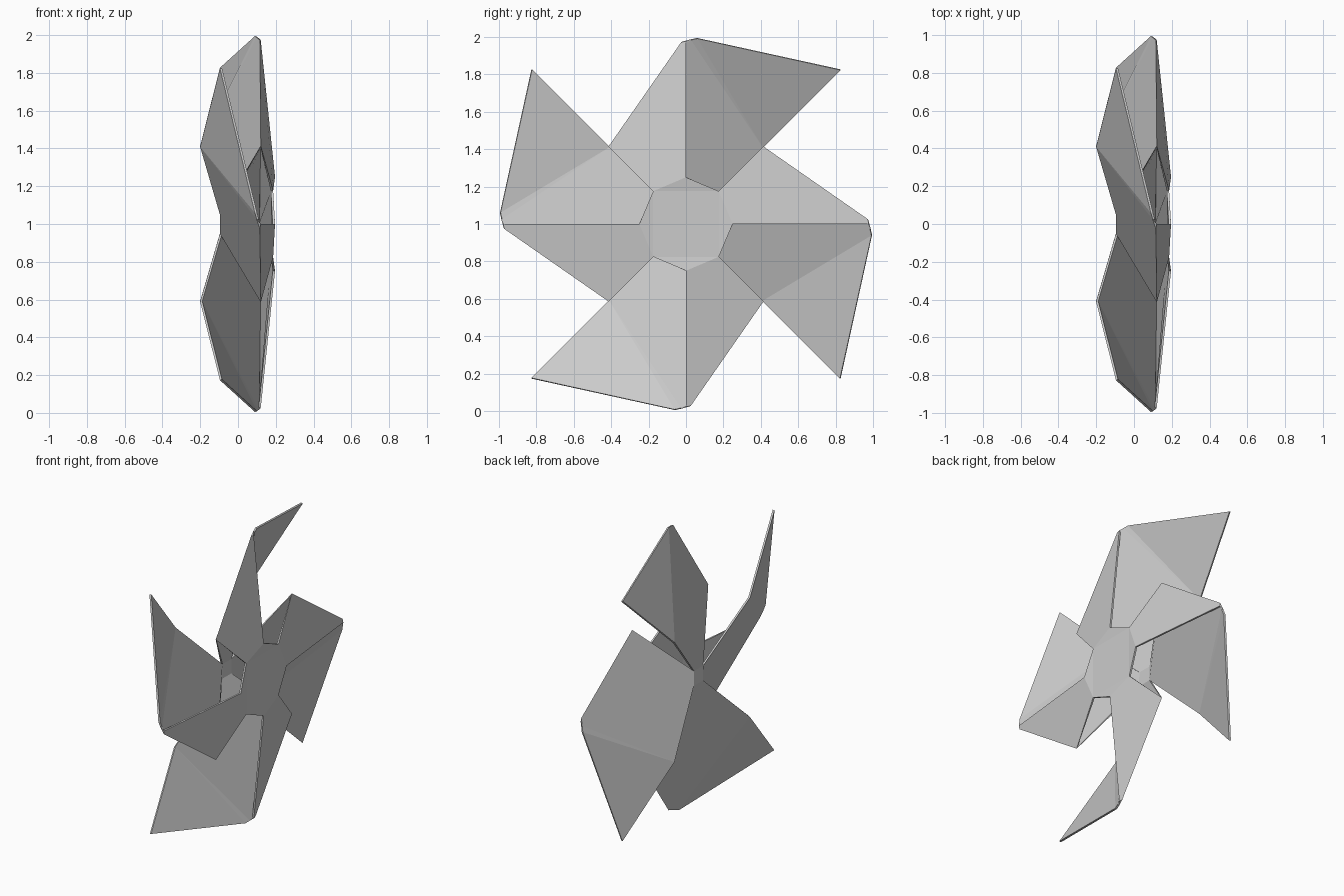
import bpy, bmesh
from mathutils import Matrix, Vector

cube = bpy.data.objects.get("Cube")
if cube:
    bpy.data.objects.remove(cube, do_unlink=True)

# One paper colour for the whole pinwheel
paper = bpy.data.materials.new("light_grey_paper")
paper.use_nodes = True
grey = (0.6, 0.6, 0.6, 1)
paper.diffuse_color = grey
paper.node_tree.nodes["Principled BSDF"].inputs["Base Color"].default_value = grey

# Corner points of the upper blade (x forward, then across, then radial)
P = {
    "hub_l": (0.18, -0.172, 0.177), "hub_r": (0.18, 0.177, 0.172),
    "notch": (0.19, 0, 0.25), "flap_end": (0.115, 0, 0.972),
    "crease_end": (0.115, -0.02, 0.97), "flap_corner": (0.12, -0.41, 0.41),
    "back_l": (-0.09, -0.05, 0.05), "back_r": (-0.09, 0.05, 0.05),
    "bend_a": (0.105, 0.025, 0.985), "bend_b": (0.095, 0.06, 0.993),
    "rear_corner": (-0.195, 0.41, 0.41), "tip": (-0.09, 0.825, 0.825),
}
P["hub_l"] = (0.18, -0.175, 0.175)
P["hub_r"] = (0.18, 0.175, 0.175)

FACES = [
    ("hub_r", "notch", "hub_l"),                                        # hub rim
    ("notch", "flap_end", "crease_end", "flap_corner", "hub_l"),        # front flap
    ("bend_a", "crease_end", "flap_end"),                               # rounded apex
    ("back_l", "flap_corner", "crease_end", "bend_a", "rear_corner", "back_r"),
    ("rear_corner", "bend_a", "bend_b"),                                # soft bend
    ("rear_corner", "bend_b", "tip"),                                   # tip wing
]

bm = bmesh.new()
for turn in range(4):
    # Four identical blades around the x axis
    spin = Matrix.Rotation(turn * 1.5707963, 4, 'X')
    verts = {name: bm.verts.new(spin @ Vector(co)) for name, co in P.items()}
    for face in FACES:
        bm.faces.new([verts[n] for n in face])
bmesh.ops.remove_doubles(bm, verts=bm.verts, dist=0.001)

# Flat front hub and small rear hub closing the centre
bm.verts.ensure_lookup_table()
for depth, order in ((0.18, 1), (-0.09, -1)):
    corners = []
    half = 0.175 if order > 0 else 0.05
    for y, z in ((-1, -1), (1, -1), (1, 1), (-1, 1))[::order]:
        goal = Vector((depth, y * half, z * half))
        corners.append(min(bm.verts, key=lambda v: (v.co - goal).length))
    bm.faces.new(corners)

mesh = bpy.data.meshes.new("pinwheel_sheet")
bm.to_mesh(mesh)
bm.free()
mesh.materials.append(paper)
sheet = bpy.data.objects.new("pinwheel_sheet", mesh)
sheet.location.z = 1
bpy.context.collection.objects.link(sheet)

# Paper thickness
solid = sheet.modifiers.new("thickness", 'SOLIDIFY')
solid.thickness = 0.012
solid.offset = 0
